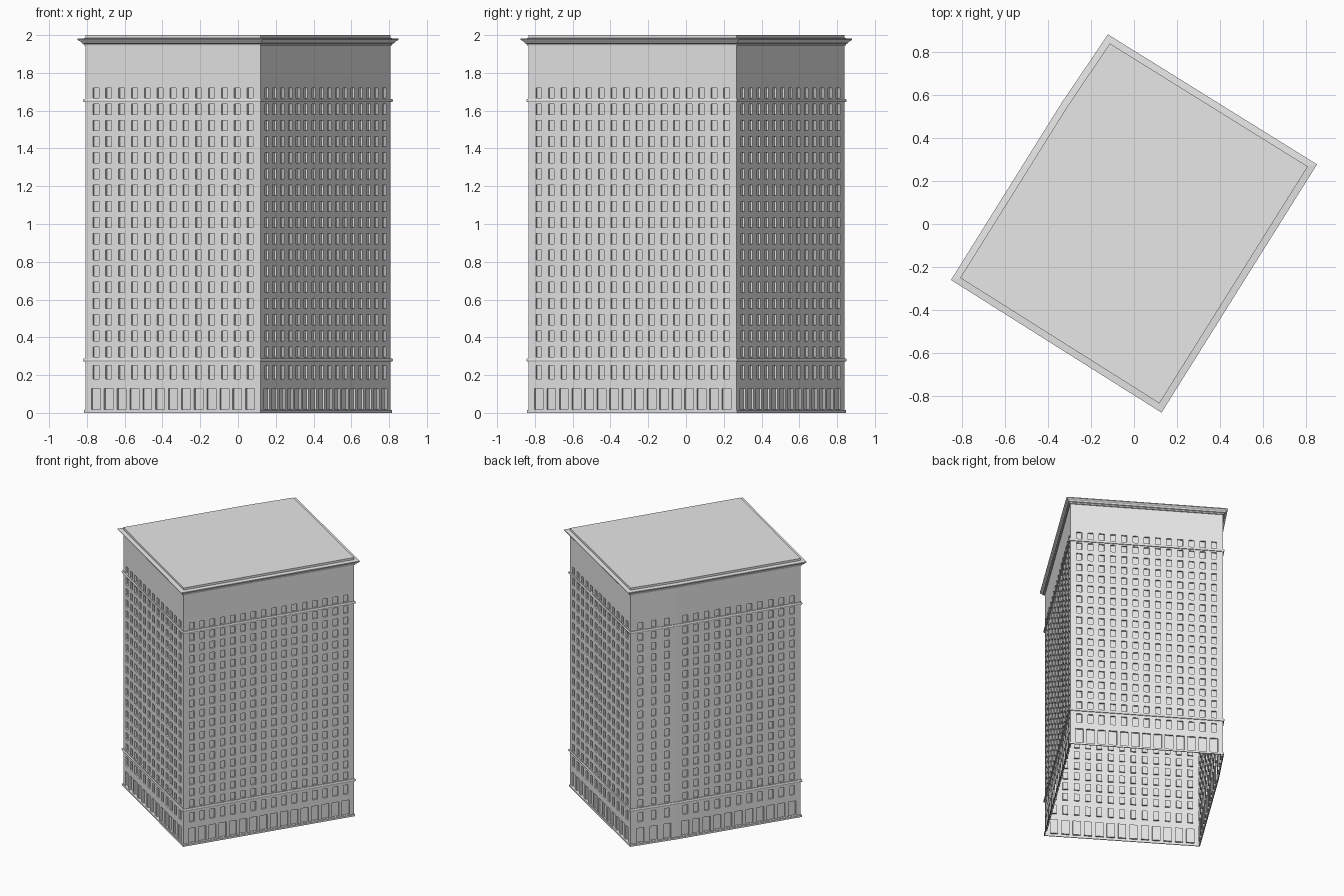
import bpy, bmesh
from mathutils import Vector

if "Cube" in bpy.data.objects:
    bpy.data.objects.remove(bpy.data.objects["Cube"], do_unlink=True)

stone = bpy.data.materials.new("pale grey stone")
stone.use_nodes = True
stone.diffuse_color = (0.8, 0.8, 0.8, 1)
stone.node_tree.nodes["Principled BSDF"].inputs["Base Color"].default_value = (0.8, 0.8, 0.8, 1)

# Plan corners, counter-clockwise, with the window count of the wall that follows each
PLAN = [Vector(p) for p in [(-0.807, -0.25), (0.118, -0.833), (0.807, 0.267),
                            (-0.112, 0.838), (-0.307, 0.55)]]
BAYS = [13, 16, 13, 3, 11]
SIDES = len(PLAN)
HEIGHT = 2.0
RECESS = 0.012


def finish(name, bm):
    bmesh.ops.remove_doubles(bm, verts=bm.verts, dist=0.0001)
    mesh = bpy.data.meshes.new(name)
    bm.to_mesh(mesh)
    bm.free()
    mesh.materials.append(stone)
    obj = bpy.data.objects.new(name, mesh)
    bpy.context.collection.objects.link(obj)
    return obj


def outward(a, b):
    d = (b - a).normalized()
    return Vector((d.y, -d.x))


def offset_plan(dist):
    """Plan outline pushed outward with mitred corners."""
    points = []
    for i, p in enumerate(PLAN):
        n0 = outward(PLAN[i - 1], p)
        n1 = outward(p, PLAN[(i + 1) % SIDES])
        points.append(p + (n0 + n1) * dist / (1 + n0.dot(n1)))
    return points


def moulding(name, profile):
    """Sweep a profile of (projection, height) points round the building."""
    bm = bmesh.new()
    rings = [[bm.verts.new((p.x, p.y, z)) for p in offset_plan(out)] for out, z in profile]
    for low, high in zip(rings, rings[1:]):
        for i in range(SIDES):
            j = (i + 1) % SIDES
            bm.faces.new((low[i], low[j], high[j], high[i]))
    return finish(name, bm)


def wall(name, a, b, bays, storeys):
    """Wall of horizontal strips; storeys are (bottom, top, opening width)."""
    bm = bmesh.new()
    length = (b - a).length
    along, normal = (b - a).normalized(), outward(a, b)

    def point(u, z, depth):
        p = a + along * u - normal * depth
        return bm.verts.new((p.x, p.y, z))

    def quad(*corners):
        bm.faces.new([point(*c) for c in corners])

    def panel(u0, u1, z0, z1, depth=0.0):
        quad((u0, z0, depth), (u1, z0, depth), (u1, z1, depth), (u0, z1, depth))

    margin = 0.024
    pitch = (length - 2 * margin) / bays
    level = 0.0
    for z0, z1, width in storeys:
        panel(0, length, level, z0)
        u = 0.0
        for k in range(bays):
            left = margin + pitch * (k + 0.5) - width / 2
            right = left + width
            panel(u, left, z0, z1)
            panel(left, right, z0, z1, RECESS)
            # Reveals round the opening
            rim = [(left, z0), (right, z0), (right, z1), (left, z1)]
            for c, d in zip(rim, rim[1:] + rim[:1]):
                quad((*c, 0), (*d, 0), (*d, RECESS), (*c, RECESS))
            u = right
        panel(u, length, z0, z1)
        level = z1
    panel(0, length, level, HEIGHT)
    return finish(name, bm)


# Shop fronts, mezzanine windows and the regular floors
storeys = [(0.018, 0.13, 0.056), (0.18, 0.25, 0.037)]
storeys += [(0.295 + 0.0857 * i, 0.349 + 0.0857 * i, 0.037) for i in range(17)]

NAMES = ["front_wall", "left_wall", "back_wall", "right_wall_rear", "right_wall"]
for i, name in enumerate(NAMES):
    wall(name, PLAN[i], PLAN[(i + 1) % SIDES], BAYS[i], storeys)

# Flat roof
bm = bmesh.new()
bm.faces.new([bm.verts.new((p.x, p.y, HEIGHT)) for p in PLAN])
finish("roof", bm)

# Plinth and belt courses
moulding("plinth", [(0, 0), (0.006, 0), (0.006, 0.014), (0, 0.016)])
for name, z in (("lower_belt", 0.271), ("upper_belt", 1.645)):
    moulding(name, [(0, z), (0.006, z), (0.009, z + 0.006), (0.009, z + 0.012),
                    (0.006, z + 0.018), (0, z + 0.018)])

# Flared cornice
moulding("cornice", [(0, 1.944), (0.006, 1.946), (0.008, 1.954), (0.014, 1.957),
                     (0.018, 1.965), (0.026, 1.97), (0.031, 1.976), (0.031, 1.981),
                     (0, 1.984)])
